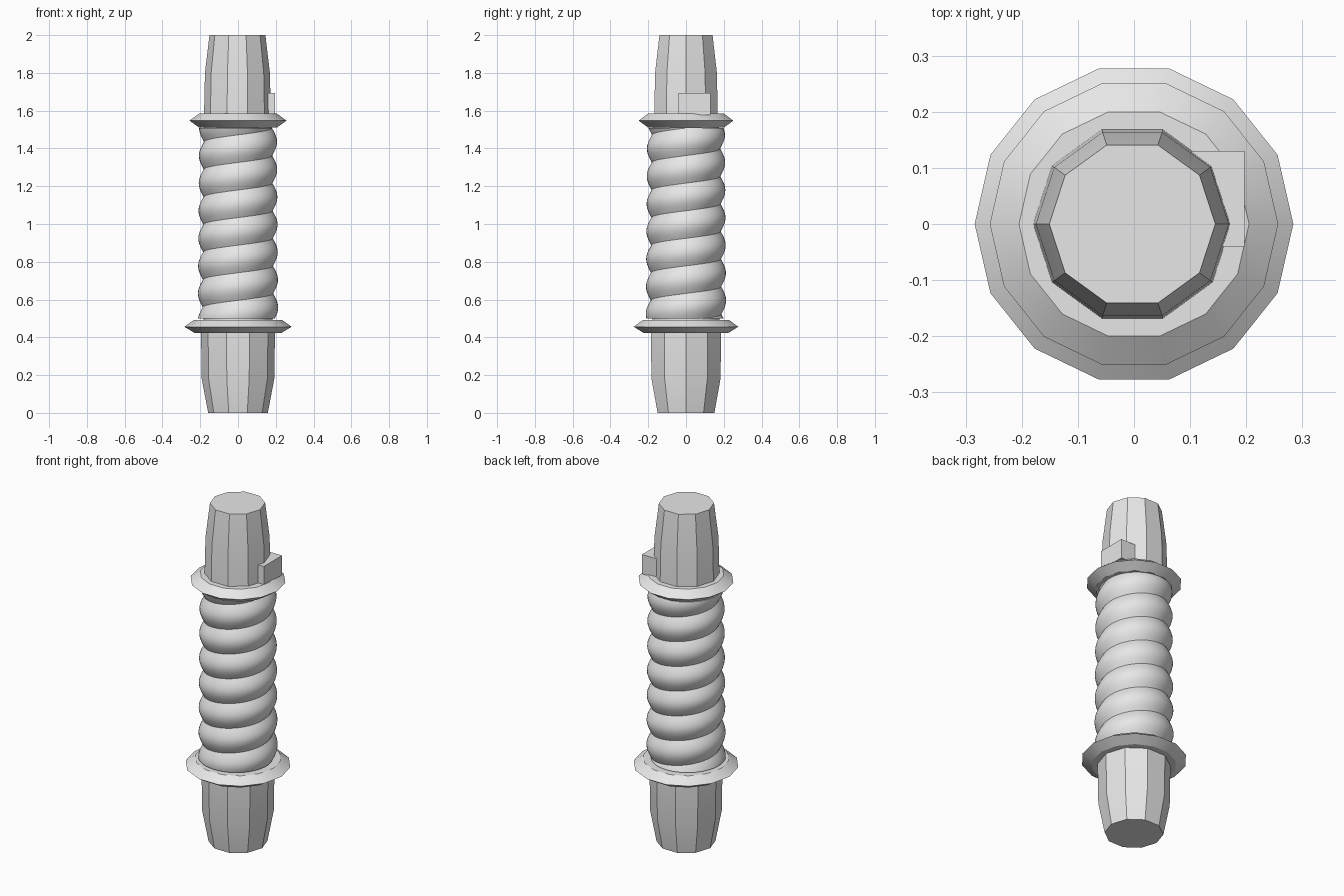
import bpy, bmesh, math

if "Cube" in bpy.data.objects:
    bpy.data.objects.remove(bpy.data.objects["Cube"])

steel = bpy.data.materials.new("light_grey")
steel.diffuse_color = (0.8, 0.8, 0.8, 1)
steel.use_nodes = True
steel.node_tree.nodes["Principled BSDF"].inputs["Base Color"].default_value = steel.diffuse_color


def finish(name, bm):
    """Smooth gentle edges, keep edges over 30 degrees sharp."""
    bmesh.ops.remove_doubles(bm, verts=bm.verts, dist=0.0002)
    bmesh.ops.recalc_face_normals(bm, faces=bm.faces)
    for f in bm.faces:
        f.smooth = True
    for e in bm.edges:
        e.smooth = len(e.link_faces) == 2 and e.calc_face_angle(0) < math.radians(30)
    me = bpy.data.meshes.new(name)
    bm.to_mesh(me)
    bm.free()
    me.materials.append(steel)
    ob = bpy.data.objects.new(name, me)
    bpy.context.collection.objects.link(ob)
    return ob


def lathe(name, profile, sides, dx=0.0):
    """Closed solid turned from (radius, height) points."""
    bm = bmesh.new()
    rings = [[bm.verts.new((dx + r * math.cos(math.tau * i / sides),
                            r * math.sin(math.tau * i / sides), z))
              for i in range(sides)] for r, z in profile]
    for a, b in zip(rings, rings[1:]):
        for i in range(sides):
            j = (i + 1) % sides
            bm.faces.new((a[i], a[j], b[j], b[i]))
    bm.faces.new(rings[0][::-1])
    bm.faces.new(rings[-1])
    return finish(name, bm)


# Ten-sided end grips
lathe("lower_grip", [(0.158, 0), (0.192, 0.18), (0.196, 0.43)], 10)
lathe("upper_grip", [(0.177, 1.57), (0.172, 1.80), (0.148, 2.0)], 10, -0.003)

# Fourteen-sided collars
lathe("lower_collar", [(0.228, 0.422), (0.284, 0.456), (0.232, 0.493)], 14)
lathe("upper_collar", [(0.205, 1.510), (0.257, 1.547), (0.205, 1.585)], 14)

# Core inside the coil
lathe("core", [(0.182, 0.45), (0.180, 1.55)], 14)

# Rounded coil winding around the core (right-handed)
PITCH, LOW, HIGH, SEG, SUB = 0.146, 0.50, 1.508, 48, 10
VALLEY = 1.49 + PITCH / 8       # height of a valley at angle zero
bm = bmesh.new()
columns = []
for i in range(SEG + 1):
    t = i / SEG
    col = []
    for k in range(-9 * SUB, 2 * SUB + 1):
        z = min(HIGH, max(LOW, VALLEY + PITCH * (t + k / SUB)))
        u = (z - VALLEY) / PITCH - t
        taper = (z - LOW) / (HIGH - LOW)
        r = 0.187 - 0.007 * taper + 0.026 * abs(math.sin(math.pi * u))
        col.append(bm.verts.new((r * math.cos(math.tau * t),
                                 r * math.sin(math.tau * t), z)))
    columns.append(col)
for a, b in zip(columns, columns[1:]):
    for k in range(len(a) - 1):
        if max(v.co.z for v in (a[k], a[k + 1], b[k], b[k + 1])) > LOW and \
           min(v.co.z for v in (a[k], a[k + 1], b[k], b[k + 1])) < HIGH:
            bm.faces.new((a[k], b[k], b[k + 1], a[k + 1]))
bmesh.ops.remove_doubles(bm, verts=bm.verts, dist=0.0002)
bmesh.ops.delete(bm, geom=[v for v in bm.verts if not v.link_faces], context='VERTS')
bmesh.ops.holes_fill(bm, edges=[e for e in bm.edges if e.is_boundary], sides=0)
finish("coil", bm)

# Switch block on the side of the upper grip
bm = bmesh.new()
bmesh.ops.create_cube(bm, size=1)
for v in bm.verts:
    v.co = (0.148 + v.co.x * 0.098, 0.045 + v.co.y * 0.17, 1.635 + v.co.z * 0.115)
finish("switch_block", bm)
